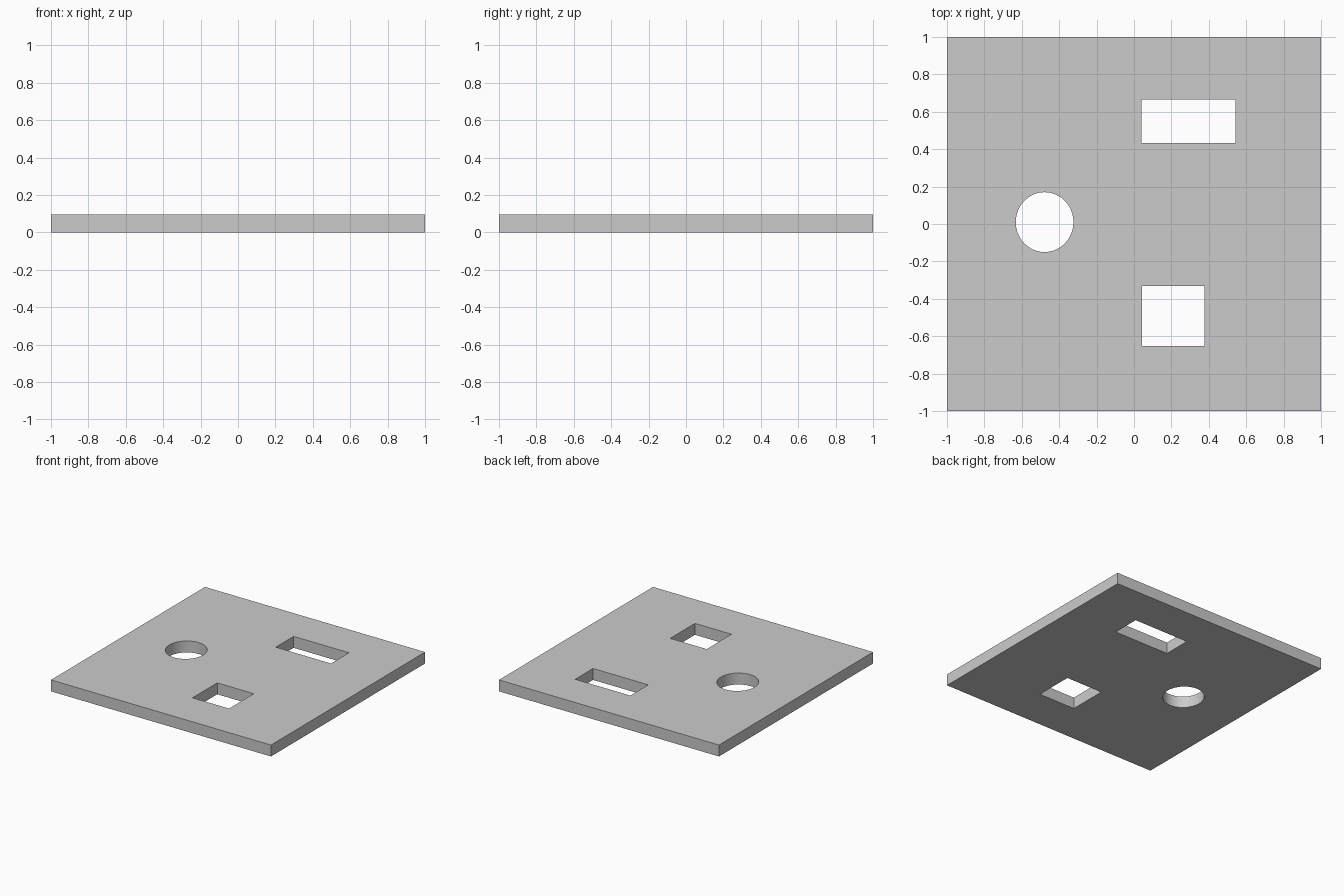
import bpy

if "Cube" in bpy.data.objects:
    bpy.data.objects.remove(bpy.data.objects["Cube"])

THICK = 0.094


def finish(name, loc, size):
    obj = bpy.context.object
    obj.name = name
    obj.location = loc
    obj.scale = size
    bpy.ops.object.transform_apply(location=True, rotation=False, scale=True)
    return obj


def box(name, x0, x1, y0, y1, z0, z1):
    bpy.ops.mesh.primitive_cube_add(size=1)
    return finish(name, ((x0 + x1) / 2, (y0 + y1) / 2, (z0 + z1) / 2),
                  (x1 - x0, y1 - y0, z1 - z0))


# Square plate
plate = box("plate", -1, 1, -1, 1, 0, THICK)

# Cutters for the three through holes
low, high = -0.1, THICK + 0.1
cutters = [
    box("slot_cutter", 0.04, 0.542, 0.433, 0.665, low, high),
    box("square_cutter", 0.044, 0.376, -0.653, -0.332, low, high),
]
bpy.ops.mesh.primitive_cylinder_add(vertices=64, radius=1, depth=1)
cutters.append(finish("round_cutter", (-0.478, 0.01, THICK / 2),
                      (0.154, 0.16, high - low)))

# Cut the holes and discard the cutters
bpy.ops.object.select_all(action='DESELECT')
plate.select_set(True)
bpy.context.view_layer.objects.active = plate
for cutter in cutters:
    cutter.hide_render = True
    mod = plate.modifiers.new(cutter.name, 'BOOLEAN')
    mod.operation = 'DIFFERENCE'
    mod.solver = 'EXACT'
    mod.object = cutter
    bpy.ops.object.modifier_apply(modifier=mod.name)
    bpy.data.objects.remove(cutter)

bpy.ops.object.shade_smooth_by_angle()
